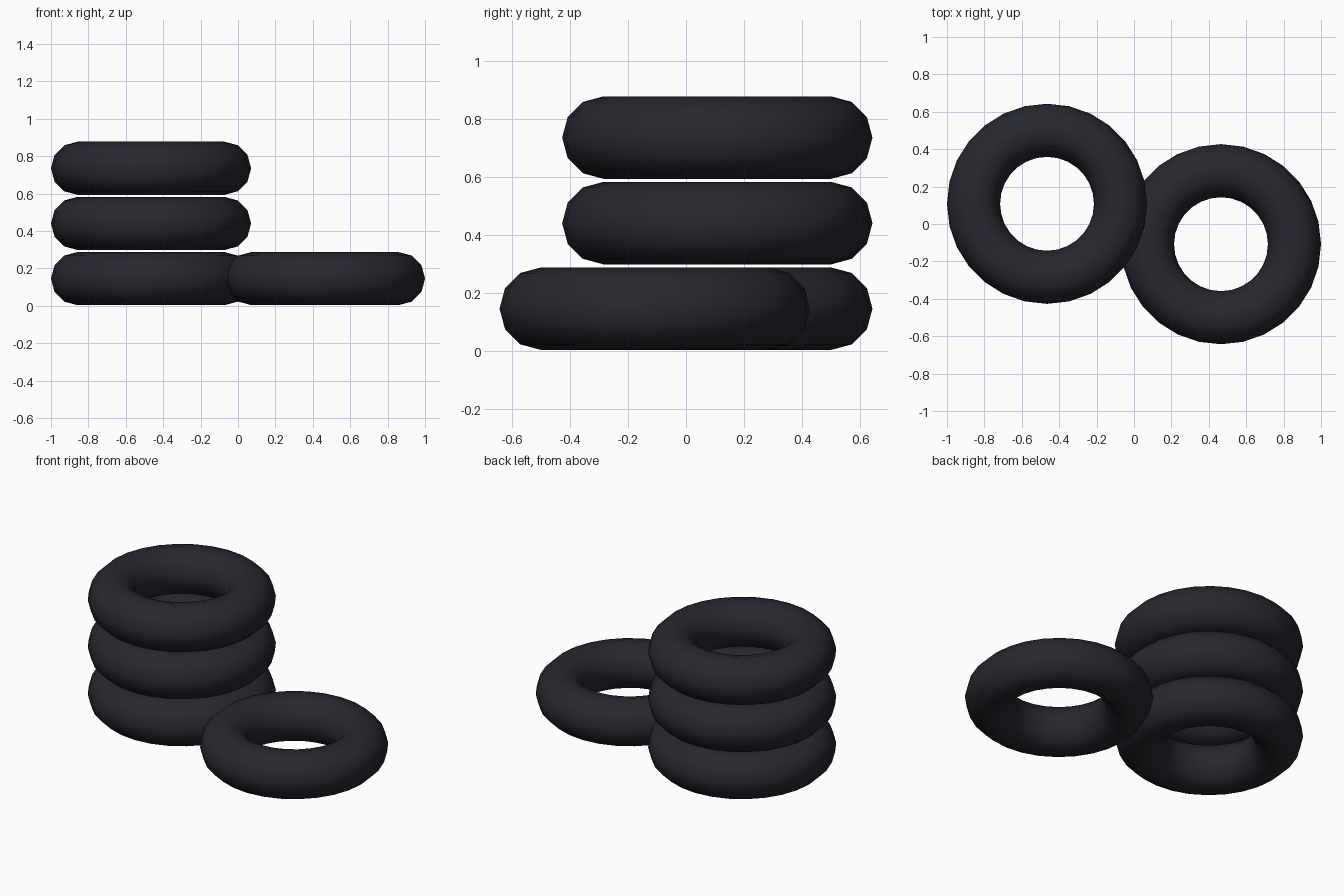
import bpy

# Remove the default cube
cube = bpy.data.objects.get("Cube")
if cube:
    bpy.data.objects.remove(cube, do_unlink=True)

# Dark rubber
rubber = bpy.data.materials.new("dark_rubber")
rubber.use_nodes = True
color = (0.02, 0.02, 0.028, 1)
rubber.diffuse_color = color
bsdf = next(n for n in rubber.node_tree.nodes if n.type == 'BSDF_PRINCIPLED')
bsdf.inputs["Base Color"].default_value = color
bsdf.inputs["Roughness"].default_value = 0.8

MAJOR, MINOR = 0.393, 0.142
BASE_Z, STEP = 0.145, 0.295


def add_tyre(name, x, y, level):
    bpy.ops.mesh.primitive_torus_add(
        major_segments=28, minor_segments=12,
        major_radius=MAJOR, minor_radius=MINOR,
        location=(x, y, BASE_Z + level * STEP))
    tyre = bpy.context.object
    tyre.name = name
    tyre.data.materials.append(rubber)
    bpy.ops.object.shade_smooth()


# Stack of three tyres
for level, label in enumerate(("bottom", "middle", "top")):
    add_tyre(f"{label}_stacked_tyre", -0.465, 0.108, level)

# Single tyre lying beside the stack
add_tyre("loose_tyre", 0.465, -0.108, 0)
